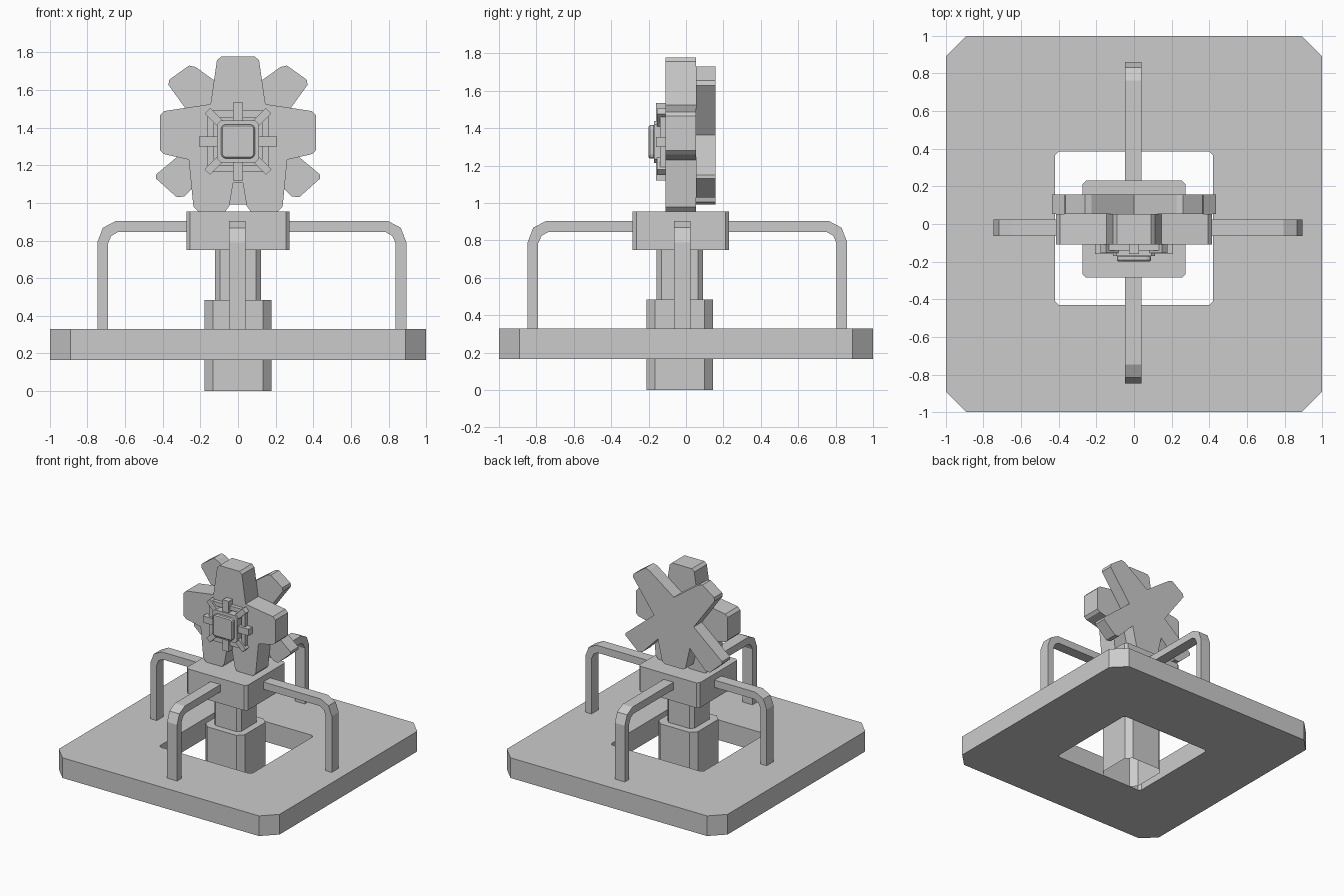
import bpy, bmesh, math

if "Cube" in bpy.data.objects:
    bpy.data.objects.remove(bpy.data.objects["Cube"])

grey = bpy.data.materials.new("plain_grey")
grey.diffuse_color = (0.6, 0.6, 0.6, 1)
grey.use_nodes = True
grey.node_tree.nodes["Principled BSDF"].inputs["Base Color"].default_value = grey.diffuse_color

AXES = {'z': lambda u, v, w: (u, v, w),
        'y': lambda u, v, w: (u, w, v),
        'x': lambda u, v, w: (w, u, v)}


def finish(name, bm):
    bmesh.ops.recalc_face_normals(bm, faces=bm.faces)
    me = bpy.data.meshes.new(name)
    bm.to_mesh(me)
    bm.free()
    me.materials.append(grey)
    ob = bpy.data.objects.new(name, me)
    bpy.context.collection.objects.link(ob)
    return ob


def prism(name, pts, a, b, axis='z', open_start=False, hole=None):
    """Extrude a 2D outline from a to b along an axis, optionally with a hole of equal point count."""
    bm = bmesh.new()
    f, n = AXES[axis], len(pts)

    def ring(p, w):
        return [bm.verts.new(f(u, v, w)) for u, v in p]

    def band(r, s):
        for i in range(n):
            j = (i + 1) % n
            bm.faces.new((r[i], r[j], s[j], s[i]))

    lo, hi = ring(pts, a), ring(pts, b)
    band(lo, hi)
    if hole:
        hlo, hhi = ring(hole, a), ring(hole, b)
        band(hlo, hhi)
        band(lo, hlo)
        band(hi, hhi)
    else:
        bm.faces.new(hi)
        if not open_start:
            bm.faces.new(lo)
    return finish(name, bm)


def octo(x0, x1, y0, y1, c):
    """Rectangle with chamfered corners."""
    return [(x0 + c, y0), (x1 - c, y0), (x1, y0 + c), (x1, y1 - c),
            (x1 - c, y1), (x0 + c, y1), (x0, y1 - c), (x0, y0 + c)]


def mirrored(half):
    """Complete a right-hand half outline; on-axis points are kept once."""
    return half + [(-x, z) for x, z in reversed(half) if x > 0]


# Base plate with square opening
prism("base_plate", octo(-1, 1, -1, 1, 0.11), 0.165, 0.33,
      hole=octo(-0.42, 0.42, -0.43, 0.385, 0.02))

# Central post and hub block
prism("lower_post", octo(-0.177, 0.177, -0.21, 0.145, 0.045), 0, 0.485, open_start=True)
prism("upper_post", octo(-0.122, 0.122, -0.157, 0.09, 0.027), 0.485, 0.752)
prism("hub_block", octo(-0.275, 0.275, -0.285, 0.23, 0.02), 0.75, 0.955)

# Four bent support arms: distance of outer face from the axis, per direction
for name, axis, sign, d, mid in (("right_arm", 'y', 1, 0.895, -0.02),
                                 ("left_arm", 'y', -1, 0.748, -0.02),
                                 ("back_arm", 'x', 1, 0.862, -0.004),
                                 ("front_arm", 'x', -1, 0.847, -0.004)):
    path = [(0.2, 0.905), (d - 0.1, 0.905), (d - 0.03, 0.868), (d, 0.79), (d, 0.32),
            (d - 0.057, 0.32), (d - 0.057, 0.785), (d - 0.075, 0.825),
            (d - 0.11, 0.845), (0.2, 0.845)]
    prism(name, [(sign * u, v) for u, v in path], mid - 0.045, mid + 0.045, axis)

# Front five-petal flower
prism("front_petals", mirrored([
    (0.09, 1.778), (0.112, 1.757), (0.146, 1.525), (0.393, 1.488), (0.415, 1.465),
    (0.415, 1.28), (0.395, 1.26), (0.262, 1.23), (0.237, 0.98), (0.21, 0.953),
    (0.068, 0.953), (0.046, 0.985), (0.025, 1.108)]), -0.11, 0.053, 'y')

# Back five-armed star
prism("back_petals", mirrored([
    (0, 1.56), (0.225, 1.722), (0.26, 1.73), (0.365, 1.655), (0.37, 1.628),
    (0.18, 1.365), (0.437, 1.15), (0.437, 1.13), (0.325, 1.03), (0.285, 1.035),
    (0.145, 1.18), (0.105, 1.005), (0.085, 0.992)]), 0.053, 0.158, 'y')

# Flower centre: frame, eight spokes, stepped square knob
CZ = 1.327


def square(h, c):
    return octo(-h, h, CZ - h, CZ + h, c)


prism("centre_frame", square(0.163, 0.015), -0.14, -0.105, 'y', hole=square(0.128, 0.012))
for i in range(8):
    t = i * math.pi / 4
    r, w, y = (0.23, 0.021, -0.155) if i % 2 else (0.207, 0.027, -0.16)
    box = [(0.05, -w), (r, -w), (r, w), (0.05, w)]
    prism("centre_spoke", [(u * math.cos(t) - v * math.sin(t),
                            CZ + u * math.sin(t) + v * math.cos(t)) for u, v in box],
          y, -0.105, 'y')
prism("knob_base", square(0.112, 0.02), -0.17, -0.105, 'y')
knob = prism("knob_cap", square(0.09, 0.015), -0.2, -0.165, 'y')
bev = knob.modifiers.new("edge", 'BEVEL')
bev.width, bev.segments = 0.008, 1
